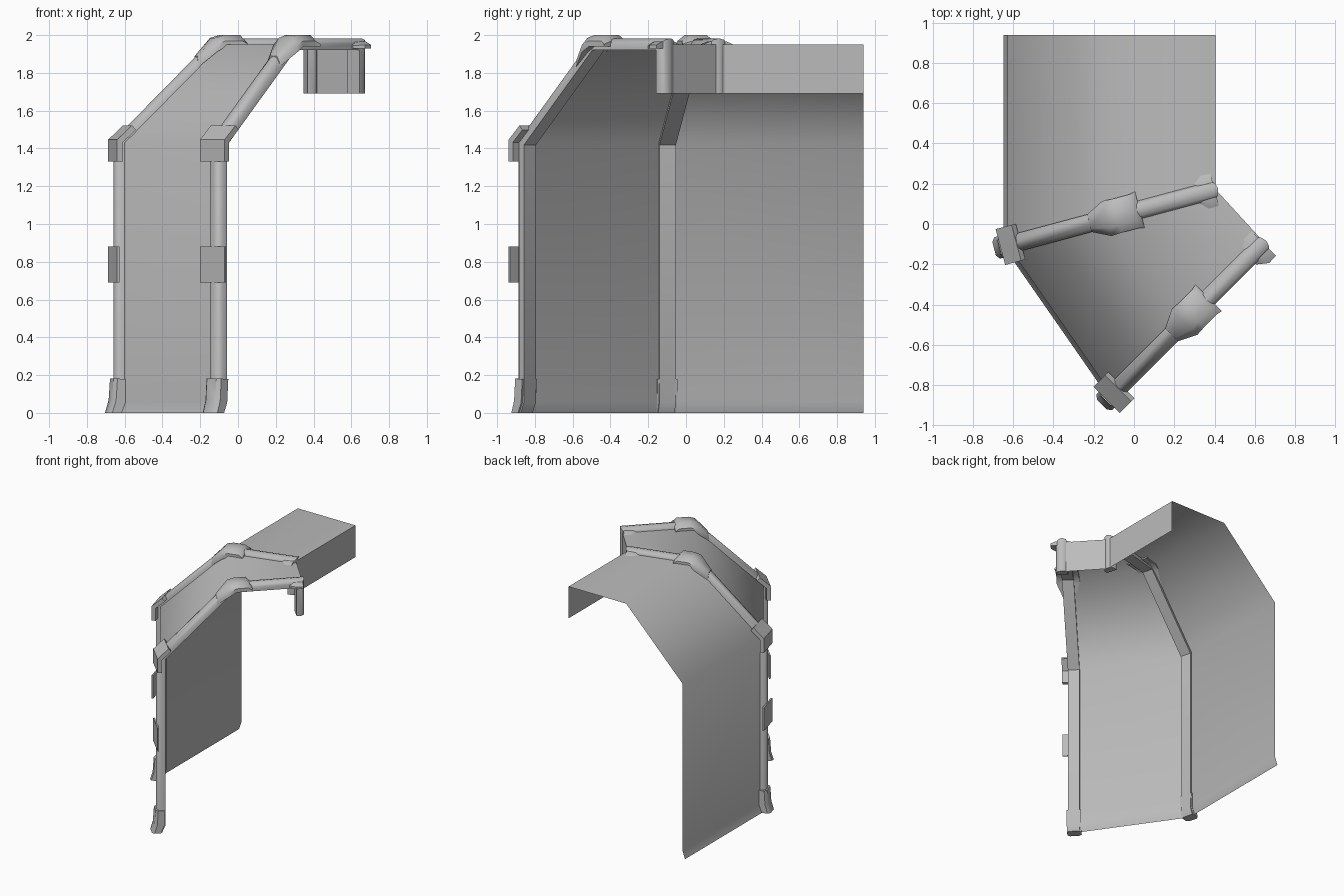
import bpy, bmesh, math
from mathutils import Vector

if "Cube" in bpy.data.objects:
    bpy.data.objects.remove(bpy.data.objects["Cube"])

grey = bpy.data.materials.new("plain grey")
grey.diffuse_color = (0.5, 0.5, 0.5, 1)
grey.use_nodes = True
grey.node_tree.nodes["Principled BSDF"].inputs["Base Color"].default_value = grey.diffuse_color

# Each frame stands on a vertical plane: (outer foot x, y, angle)
FRAMES = {"rear": (-0.628, -0.105, math.radians(15)),
          "front": (-0.11, -0.848, math.radians(45))}


def place(frame, s, t, z):
    """s runs inward along the frame, t across it."""
    x, y, a = FRAMES[frame]
    return Vector((x + s * math.cos(a) - t * math.sin(a),
                   y + s * math.sin(a) + t * math.cos(a), z))


def loft(name, rings, closed=True, angle=40):
    bm = bmesh.new()
    vs = [[bm.verts.new(p) for p in r] for r in rings]
    n = len(vs[0])
    for a, b in zip(vs, vs[1:]):
        for i in range(n if closed else n - 1):
            j = (i + 1) % n
            bm.faces.new((a[i], a[j], b[j], b[i]))
    if closed:
        bm.faces.new(vs[0])
        bm.faces.new(vs[-1][::-1])
    bmesh.ops.recalc_face_normals(bm, faces=bm.faces)
    me = bpy.data.meshes.new(name)
    bm.to_mesh(me)
    bm.free()
    me.materials.append(grey)
    ob = bpy.data.objects.new(name, me)
    bpy.context.collection.objects.link(ob)
    bpy.ops.object.select_all(action='DESELECT')
    ob.select_set(True)
    bpy.context.view_layer.objects.active = ob
    bpy.ops.object.shade_smooth_by_angle(angle=math.radians(angle))
    return ob


def sweep(name, frame, path, section):
    """Carry a (t, outward) section along an (s, z) path with mitred corners."""
    pts = [Vector(p) for p in path]
    rings = []
    for i, p in enumerate(pts):
        ds = []
        if i:
            ds.append((p - pts[i - 1]).normalized())
        if i < len(pts) - 1:
            ds.append((pts[i + 1] - p).normalized())
        m = sum(ds, Vector((0, 0))).normalized()
        out = Vector((-m.y, m.x)) / m.dot(ds[0])
        ring = []
        for t, d in section:
            q = p + out * d
            z = p.y if i == 0 else q.y      # feet sit flat on the floor
            ring.append(place(frame, q.x, t, z))
        rings.append(ring)
    return loft(name, rings)


def housing(name, frame, stations):
    """Chamfered cover from (s, bottom, top, half width) stations."""
    rings = []
    for s, lo, hi, w in stations:
        mid = lo + (hi - lo) * 0.5
        sec = [(-w, lo), (-w, mid), (-0.55 * w, hi), (0.55 * w, hi), (w, mid), (w, lo)]
        rings.append([place(frame, s, t, z) for t, z in sec])
    return loft(name, rings)


# Thin wall and ceiling panels
skin = [(-0.022, 0), (0, 0.06), (0, 1.43), (0.53, 1.95), (1.07, 1.95), (1.07, 1.69)]
rear = [place("rear", s, 0, z) for s, z in skin]
front = [place("front", s, 0, z) for s, z in skin]
end = [Vector((p.x, 0.94, p.z)) for p in rear]
loft("straight_panel", [end, rear], closed=False, angle=60)
loft("angled_panel", [rear, front], closed=False, angle=60)

# Ribs with their fittings
rib_path = [(-0.022, 0), (0, 0.06), (0, 1.43), (0.53, 1.95), (1.05, 1.95), (1.05, 1.69)]
rib_sec = [(-.045, -.03), (-.045, .005), (-.03, .025), (0, .033),
           (.03, .025), (.045, .005), (.045, -.03)]
foot_sec = [(-.055, -.028), (-.055, .025), (-.035, .042),
            (.035, .042), (.055, .025), (.055, -.028)]


def plate(lo, hi, w=0.092):
    return [(-w, lo), (-w, hi), (w, hi), (w, lo)]


for f in FRAMES:
    sweep(f + "_rib", f, rib_path, rib_sec)
    sweep(f + "_rib_foot", f, [(-.03, 0), (-.008, .06), (0, .18)], foot_sec)
    sweep(f + "_wall_plate", f, [(0, .69), (0, .88)], plate(.025, .037))
    sweep(f + "_elbow_plate", f, [(0, 1.33), (0, 1.43), (.07, 1.495)], plate(.005, .037))
    housing(f + "_ceiling_hub", f, [(.42, 1.83, 1.89, .045), (.51, 1.91, 1.985, .09),
                                    (.56, 1.94, 2.0, .087), (.65, 1.94, 2.0, .087),
                                    (.68, 1.94, 1.965, .093)])
    housing(f + "_end_bracket", f, [(.965, 1.93, 1.96, .05), (1.015, 1.93, 1.965, .09),
                                    (1.065, 1.93, 1.965, .088)])
